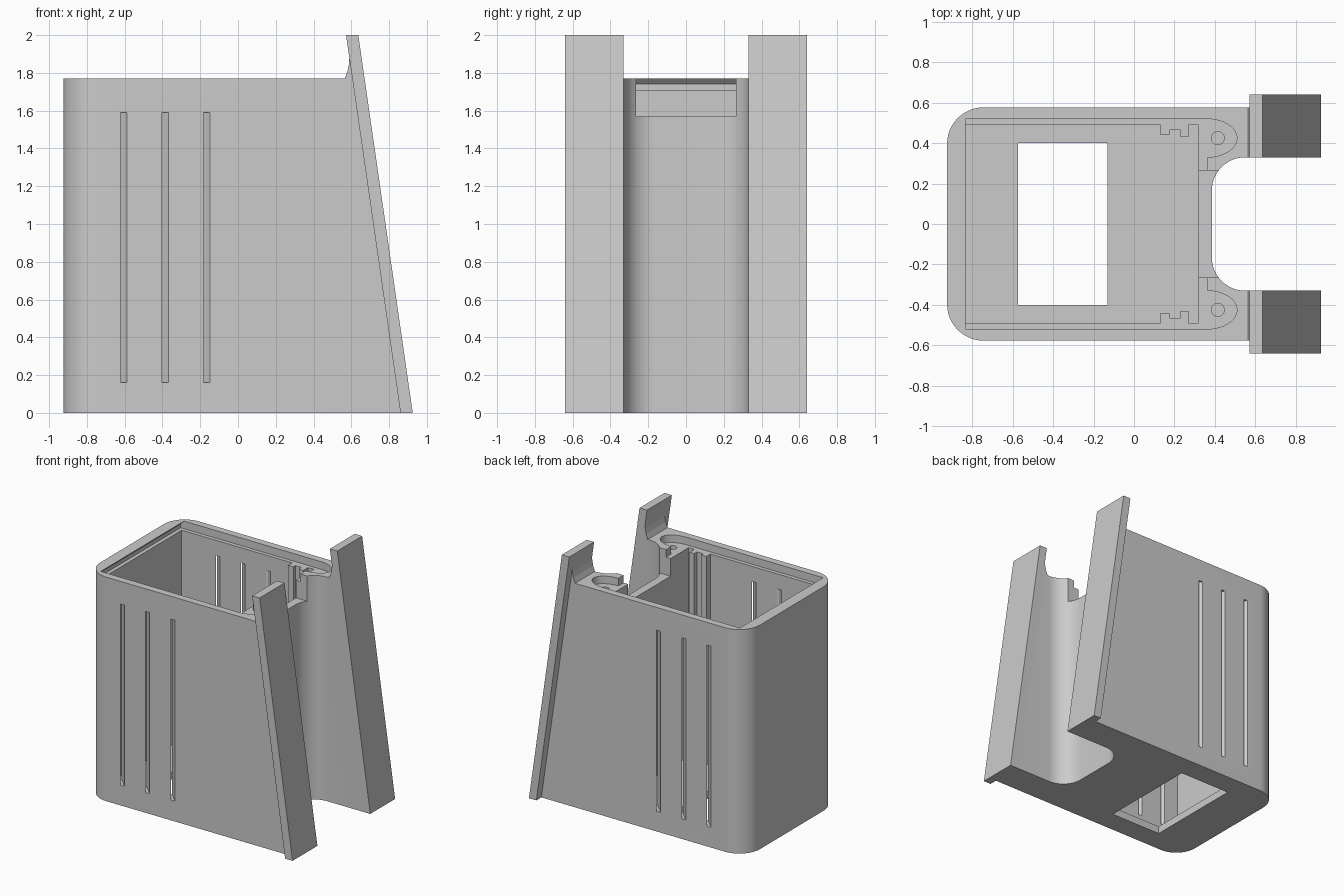
import bpy
from math import sin, cos, pi
from mathutils import Vector

if "Cube" in bpy.data.objects:
    bpy.data.objects.remove(bpy.data.objects["Cube"])

grey = bpy.data.materials.new("plain_grey")
grey.use_nodes = True
GREY = (0.6, 0.6, 0.6, 1)
grey.diffuse_color = GREY
grey.node_tree.nodes["Principled BSDF"].inputs["Base Color"].default_value = GREY

HEIGHT = 1.77
LEDGE = 1.71


def slope(z):
    """Inner line of the leaning mounting strips."""
    return 0.86 - 0.144 * z


def arc(cx, cy, rx, ry, a0, a1, n=12):
    steps = [a0 + (a1 - a0) * i / n for i in range(n + 1)]
    return [(cx + rx * cos(a * pi / 180), cy + ry * sin(a * pi / 180)) for a in steps]


def mirrored(half):
    """Close a +y half outline with its reflection."""
    return half + [(x, -y) for x, y in reversed(half) if y > 0]


def prism(name, outline, low, high, axis="z"):
    """Extrude an outline along z, or an xz outline along y."""
    def place(p, h):
        return (p[0], p[1], h) if axis == "z" else (p[0], h, p[1])
    n = len(outline)
    verts = [place(p, h) for h in (low, high) for p in outline]
    faces = [list(range(n))[::-1], list(range(n, 2 * n))]
    faces += [[i, (i + 1) % n, n + (i + 1) % n, n + i] for i in range(n)]
    mesh = bpy.data.meshes.new(name)
    mesh.from_pydata(verts, [], faces)
    area = sum(a[0] * b[1] - b[0] * a[1] for a, b in zip(outline, outline[1:] + outline[:1]))
    if (area < 0) == (axis == "z"):
        mesh.flip_normals()
    mesh.materials.append(grey)
    obj = bpy.data.objects.new(name, mesh)
    bpy.context.collection.objects.link(obj)
    return obj


def rect(x0, x1, y0, y1):
    return [(x0, y0), (x1, y0), (x1, y1), (x0, y1)]


def carve(target, cutter):
    cutter.hide_render = True
    mod = target.modifiers.new("cut", "BOOLEAN")
    mod.operation = "DIFFERENCE"
    mod.solver = "EXACT"
    mod.object = cutter
    bpy.context.view_layer.objects.active = target
    bpy.ops.object.modifier_apply(modifier=mod.name)
    bpy.data.objects.remove(cutter)


# Housing: rounded back corners, U-shaped channel, leaning end faces
half = arc(0.55, 0.165, 0.165, 0.165, 180, 90)
half += [(0.86, 0.33), (0.86, 0.577)]
half += arc(-0.745, 0.397, 0.18, 0.18, 90, 180)
body = prism("housing", mirrored(half), 0, HEIGHT)
for v in body.data.vertices:
    if v.co.x > 0.8:
        v.co.x = slope(v.co.z)

# Main cavity with board guide rails
half = [(-0.835, 0.49), (0.13, 0.49), (0.13, 0.44), (0.175, 0.44), (0.175, 0.465),
        (0.23, 0.465), (0.23, 0.43), (0.27, 0.43), (0.27, 0.49), (0.32, 0.49)]
carve(body, prism("cavity_cutter", mirrored(half), 0.06, LEDGE + 0.02))

# Lid recess with rounded screw tabs, and the undercut at the closed end
half = [(-0.83, 0.52)] + arc(0.36, 0.425, 0.15, 0.095, 90, -90, 16)
carve(body, prism("recess_cutter", mirrored(half), LEDGE, 2))
undercut = [(-0.8, 1.9), (-0.835, 1.9), (-0.835, HEIGHT), (-0.865, 1.74),
            (-0.865, LEDGE), (-0.8, LEDGE)]
carve(body, prism("undercut_cutter", undercut, -0.52, 0.52, "y"))

# Lowered channel wall and floor window
carve(body, prism("gap_cutter", rect(0.3, 0.5, -0.265, 0.265), 1.57, 2))
carve(body, prism("window_cutter", rect(-0.575, -0.13, -0.4, 0.4), -0.1, 0.2))

for side in (-1, 1):
    # Screw holes
    hole = arc(0.415, 0.425 * side, 0.032, 0.032, 0, 345, 23)
    carve(body, prism("screw_cutter", hole, 1.3, 2))
    # Slanted vent slots through the side walls
    for x in (-0.605, -0.385, -0.165):
        path = [(x - side * d, side * (0.577 + d)) for d in (-0.11, 0.03)]
        if side > 0:
            path = [(x - d, 0.577 + d) for d in (-0.11, 0.03)]
        else:
            path = [(x + d, -0.577 - d) for d in (-0.11, 0.03)]
        (xa, ya), (xb, yb) = path
        w = 0.0175
        slot = [(xa - w, ya), (xa + w, ya), (xb + w, yb), (xb - w, yb)]
        carve(body, prism("vent_cutter", slot, 0.16, 1.59))

# Leaning mounting strips with a small fillet onto the rim
for side, label in ((1, "left"), (-1, "right")):
    inner, outer, rim = 0.33 * side, 0.64 * side, 0.577 * side
    strip = [(slope(0), 0), (slope(0) + 0.065, 0), (slope(2) + 0.065, 2), (slope(2), 2)]
    prism(label + "_mounting_strip", strip, *sorted((inner, outer)), "y")
    fillet = [(0.565, HEIGHT), (slope(HEIGHT), HEIGHT), (slope(1.88), 1.88),
              (0.588, 1.85), (0.58, 1.81)]
    prism(label + "_strip_fillet", fillet, *sorted((inner, rim)), "y")

# Smooth the rounded corners, keep edges sharp
bpy.ops.object.select_all(action="DESELECT")
body.select_set(True)
bpy.context.view_layer.objects.active = body
bpy.ops.object.shade_smooth_by_angle(angle=pi / 6)
